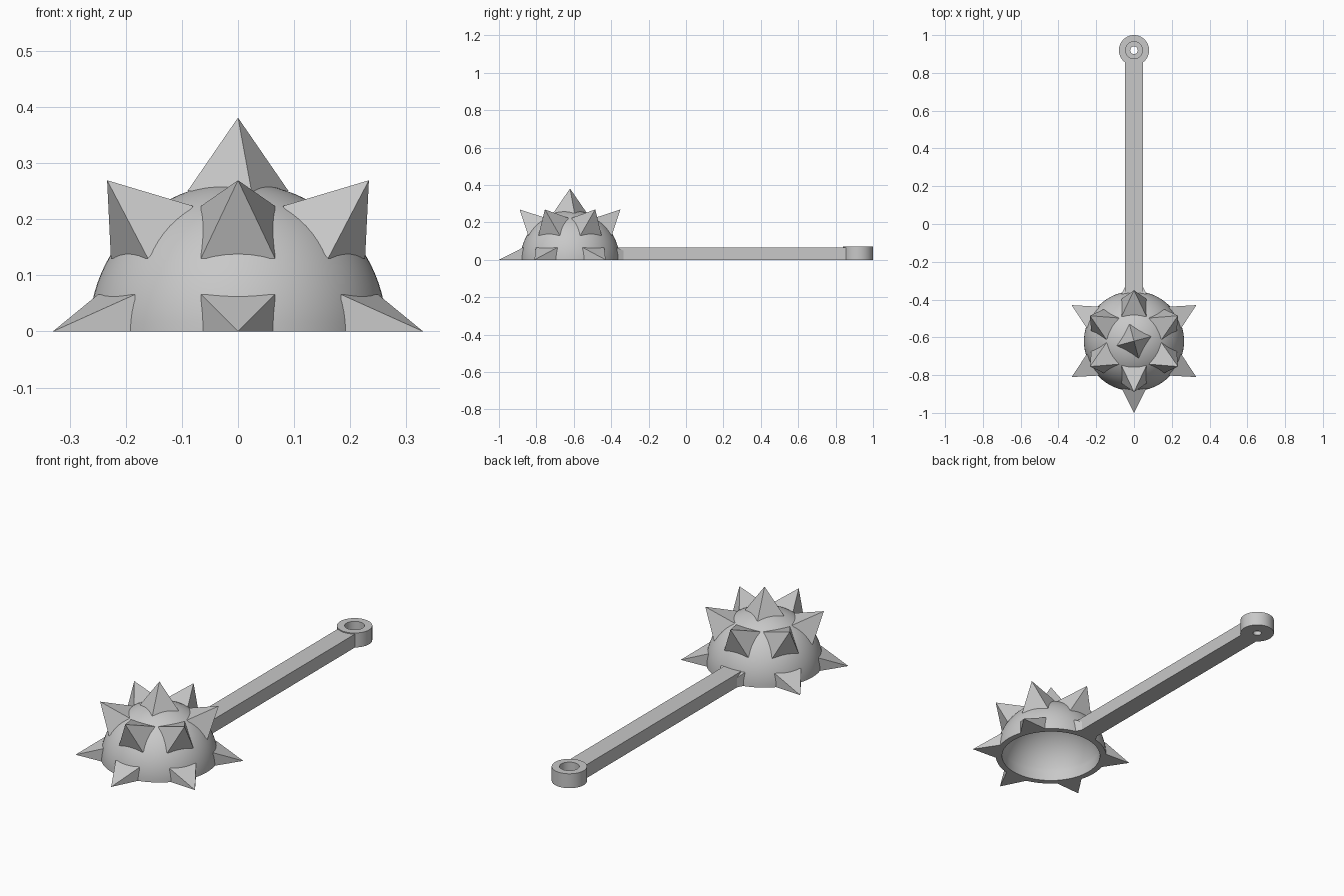
import bpy
import bmesh
from math import cos, sin, pi, radians
from mathutils import Matrix, Vector

cube = bpy.data.objects.get("Cube")
if cube:
    bpy.data.objects.remove(cube, do_unlink=True)

grey = bpy.data.materials.new("plain grey")
grey.use_nodes = True
grey.diffuse_color = (0.58, 0.58, 0.58, 1)
grey.node_tree.nodes["Principled BSDF"].inputs["Base Color"].default_value = grey.diffuse_color

BALL = Vector((0, -0.62, 0))
RADIUS, TIP, SEAT, HALF = 0.265, 0.381, 0.25, 0.066


def finish(bm, name, smooth=False):
    bmesh.ops.remove_doubles(bm, verts=bm.verts, dist=0.0001)
    bmesh.ops.recalc_face_normals(bm, faces=bm.faces)
    mesh = bpy.data.meshes.new(name)
    bm.to_mesh(mesh)
    bm.free()
    obj = bpy.data.objects.new(name, mesh)
    bpy.context.collection.objects.link(obj)
    mesh.materials.append(grey)
    if smooth:
        bpy.ops.object.select_all(action="DESELECT")
        obj.select_set(True)
        bpy.context.view_layer.objects.active = obj
        bpy.ops.object.shade_smooth_by_angle(angle=radians(30))
    return obj


def lathe(name, profile, centre, steps=64):
    """Spin a closed (radius, height) profile around a vertical axis."""
    bm = bmesh.new()
    verts = [bm.verts.new((r, 0, z)) for r, z in profile]
    edges = [bm.edges.new((v, verts[i - 1])) for i, v in enumerate(verts)
             if v.co.x + verts[i - 1].co.x > 0.001]
    bmesh.ops.spin(bm, geom=verts + edges, cent=(0, 0, 0), axis=(0, 0, 1),
                   angle=2 * pi, steps=steps)
    bmesh.ops.translate(bm, verts=bm.verts, vec=centre)
    return finish(bm, name, smooth=True)


def spike(name, azimuth, elevation, roll=0, halved=False):
    """Four-sided pyramid pointing outward from the ball centre."""
    bm = bmesh.new()
    low = 0 if halved else -HALF
    base = [bm.verts.new((SEAT, y, z)) for y, z in
            ((-HALF, low), (HALF, low), (HALF, HALF), (-HALF, HALF))]
    tip = bm.verts.new((TIP, 0, 0))
    bm.faces.new(base)
    for i in range(4):
        bm.faces.new((base[i - 1], base[i], tip))
    turn = (Matrix.Rotation(radians(azimuth), 4, "Z")
            @ Matrix.Rotation(radians(-elevation), 4, "Y")
            @ Matrix.Rotation(radians(roll), 4, "X"))
    bmesh.ops.transform(bm, matrix=Matrix.Translation(BALL) @ turn, verts=bm.verts)
    return finish(bm, name)


def arc(radius, start, end, count):
    angles = [start + (end - start) * i / count for i in range(count + 1)]
    return [(radius * cos(a), radius * sin(a)) for a in angles]


# Hollow half ball with a straight-walled rim inside
outer = arc(RADIUS, 0, pi / 2, 24)
inner = arc(0.24, pi / 2, 0.21, 20)
lathe("ball_shell", outer + inner + [(0.235, 0)], BALL)

# Two rings of spikes and one on top
for i in range(6):
    angle = 30 + 60 * i
    spike(f"lower_spike_{i + 1}", angle, 0, halved=True)
    spike(f"upper_spike_{i + 1}", angle, 45)
spike("top_spike", 0, 90, roll=-30)

# Handle bar, ending inside the shell and the end ring
bm = bmesh.new()
bmesh.ops.create_cube(bm, size=1)
start, end = -0.37, 0.86
bmesh.ops.scale(bm, vec=(0.095, end - start, 0.067), verts=bm.verts)
bmesh.ops.translate(bm, vec=(0, (start + end) / 2, 0.0335), verts=bm.verts)
finish(bm, "handle")

# End ring with a wide recess above a small through hole
lathe("end_ring", [(0.02, 0), (0.08, 0), (0.08, 0.072), (0.045, 0.072),
                   (0.045, 0.02), (0.02, 0.02)], Vector((0, 0.92, 0)), 48)
